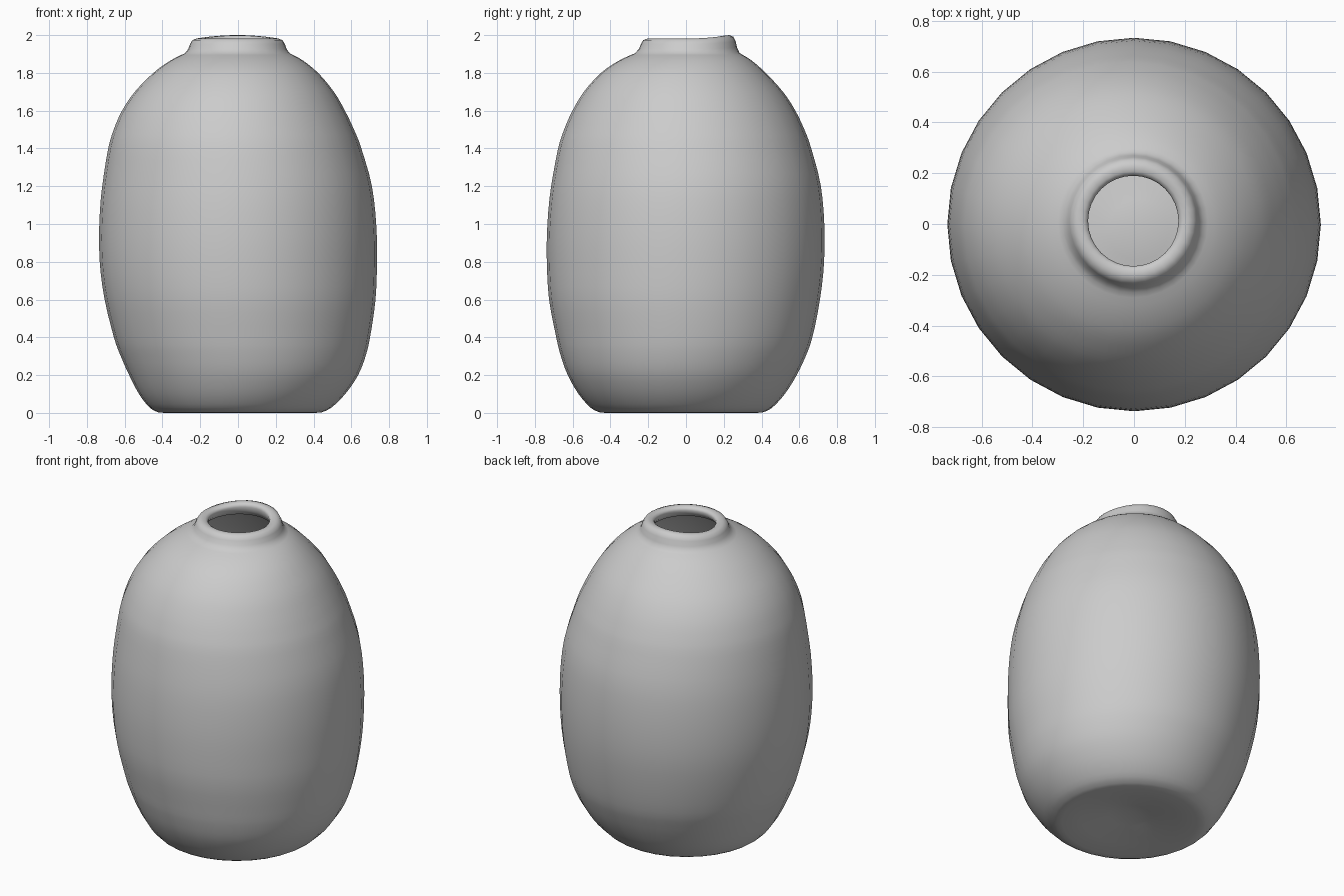
import bpy
import bmesh
import math

cube = bpy.data.objects.get("Cube")
if cube:
    bpy.data.objects.remove(cube, do_unlink=True)

SIDES = 32
WALL = 0.014

glaze = bpy.data.materials.new("plain_grey")
glaze.use_nodes = True
grey = (0.6, 0.6, 0.6, 1)
glaze.diffuse_color = grey
glaze.node_tree.nodes["Principled BSDF"].inputs["Base Color"].default_value = grey


def smooth_path(points, steps):
    """Run a rounded curve through the points."""
    path = []
    last = len(points) - 1
    for i in range(last):
        a, b, c, d = (points[min(max(k, 0), last)] for k in range(i - 1, i + 3))
        for s in range(steps):
            t = s / steps
            path.append(tuple(
                q + 0.5 * t * (r - p + t * (2 * p - 5 * q + 4 * r - w
                                            + t * (3 * (q - r) + w - p)))
                for p, q, r, w in zip(a, b, c, d)))
    return path + [points[-1]]


# Outer wall as (radius, height), from the foot up to the neck
body = smooth_path([(0.43, 0.002), (0.48, 0.027), (0.546, 0.1), (0.606, 0.2),
                    (0.648, 0.3), (0.678, 0.4), (0.717, 0.6), (0.734, 0.8),
                    (0.733, 1.0), (0.714, 1.2), (0.67, 1.4), (0.636, 1.5),
                    (0.59, 1.6), (0.527, 1.7), (0.436, 1.8), (0.35, 1.866),
                    (0.277, 1.904)], 3)
# Rounded lip, narrowest at its inner edge and flaring below
lip = [(0.26, 1.927), (0.251, 1.953), (0.239, 1.973), (0.217, 1.982),
       (0.195, 1.98), (0.182, 1.972), (0.178, 1.96), (0.184, 1.938),
       (0.205, 1.912)]
# Pushed-up centre of the foot, running outward
foot = [(0.12, 0.04), (0.28, 0.012), (0.395, 0)]
# Inner wall follows the outer one at a small thickness
inner = [(r - WALL, z - WALL / 2) for r, z in reversed(body) if 0.06 < z < 1.9]
inner += [(r, z + WALL) for r, z in reversed(foot)]

# Hand-shaped sway of the body axis as (height, x, y)
sway = smooth_path([(0, 0.01, -0.025), (0.2, 0.03, -0.02), (0.4, 0.021, -0.009),
                    (0.6, 0.011, -0.008), (0.8, 0.002, -0.003), (1.2, -0.005, 0),
                    (1.4, -0.017, -0.007), (1.6, -0.024, -0.011),
                    (1.8, -0.012, -0.014), (1.9, -0.004, 0.006),
                    (1.95, -0.003, 0.012), (2.1, -0.003, 0.012)], 4)


def axis_at(z):
    for (z0, x0, y0), (z1, x1, y1) in zip(sway, sway[1:]):
        if z <= z1:
            t = max(0, (z - z0) / (z1 - z0))
            return x0 + t * (x1 - x0), y0 + t * (y1 - y0)


def ring(bm, radius, z):
    cx, cy = axis_at(z)
    verts = []
    for i in range(SIDES):
        a = math.tau * i / SIDES
        # The lip rises a little toward the back
        lift = 0.018 * max(0, math.sin(a)) ** 2 * min(1, max(0, (z - 1.9) / 0.07))
        verts.append(bm.verts.new((cx + radius * math.cos(a),
                                   cy + radius * math.sin(a), z + lift)))
    return verts


def cap(bm, loop, z):
    tip = bm.verts.new((0, 0, z))
    for i in range(SIDES):
        bm.faces.new((tip, loop[i], loop[(i + 1) % SIDES]))


# Vase: one closed skin from foot centre to inner floor centre
bm = bmesh.new()
rings = [ring(bm, r, z) for r, z in foot + body + lip + inner]
for low, high in zip(rings, rings[1:]):
    for i in range(SIDES):
        j = (i + 1) % SIDES
        bm.faces.new((low[i], low[j], high[j], high[i]))
cap(bm, rings[0], 0.058)
cap(bm, rings[-1], 0.058 + WALL)
bmesh.ops.recalc_face_normals(bm, faces=bm.faces)

mesh = bpy.data.meshes.new("vase")
bm.to_mesh(mesh)
bm.free()
mesh.materials.append(glaze)
vase = bpy.data.objects.new("vase", mesh)
bpy.context.collection.objects.link(vase)
for face in mesh.polygons:
    face.use_smooth = True
